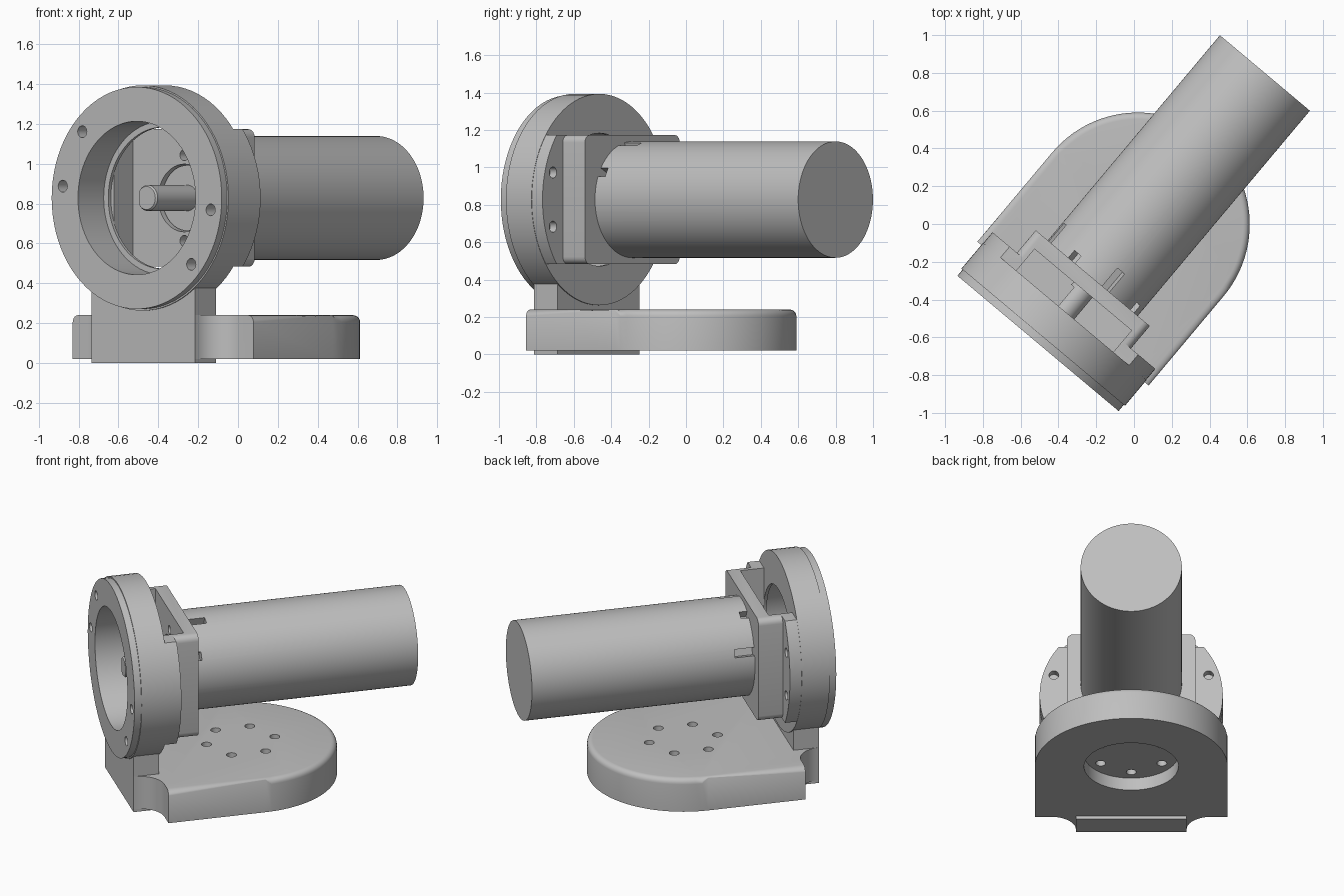
import bpy, bmesh, math
from mathutils import Matrix, Vector

if "Cube" in bpy.data.objects:
    bpy.data.objects.remove(bpy.data.objects["Cube"])

AXIS_Z = 0.828          # height of the motor axis
BASE_R, BASE_CY = 0.592, 0.012
PLACE = Matrix.Rotation(math.radians(-40), 4, 'Z') @ Matrix.Translation((0.017, 0, 0))

grey = bpy.data.materials.new("plain_grey")
grey.diffuse_color = (0.52, 0.52, 0.52, 1)
grey.use_nodes = True
grey.node_tree.nodes["Principled BSDF"].inputs["Base Color"].default_value = grey.diffuse_color


def finish(name, bm):
    bmesh.ops.recalc_face_normals(bm, faces=bm.faces)
    me = bpy.data.meshes.new(name)
    bm.to_mesh(me)
    bm.free()
    me.materials.append(grey)
    ob = bpy.data.objects.new(name, me)
    bpy.context.collection.objects.link(ob)
    return ob


def box(name, x0, x1, y0, y1, z0, z1, matrix=None):
    bm = bmesh.new()
    bmesh.ops.create_cube(bm, size=1)
    for v in bm.verts:
        v.co = Vector(((x0 + x1) / 2 + v.co.x * (x1 - x0),
                       (y0 + y1) / 2 + v.co.y * (y1 - y0),
                       (z0 + z1) / 2 + v.co.z * (z1 - z0)))
    if matrix:
        bm.transform(matrix)
    return finish(name, bm)


def lathe(name, profile, steps=80, closed=False):
    """Turn (radius, y) points around the motor axis."""
    bm = bmesh.new()
    rings = []
    for r, y in profile:
        rings.append([bm.verts.new((r * math.cos(2 * math.pi * i / steps), y,
                                    AXIS_Z + r * math.sin(2 * math.pi * i / steps)))
                      for i in range(steps)])
    pairs = list(zip(rings, rings[1:] + rings[:1]))
    for a, b in (pairs if closed else pairs[:-1]):
        for i in range(steps):
            j = (i + 1) % steps
            bm.faces.new((a[i], a[j], b[j], b[i]))
    if not closed:
        bm.faces.new(rings[0])
        bm.faces.new(rings[-1])
    return finish(name, bm)


def cyl(name, r, x, z, y0, y1, steps=20):
    """Cylinder along y, offset from the motor axis."""
    ob = lathe(name, [(r, y0), (r, y1)], steps)
    ob.data.transform(Matrix.Translation((x, 0, z)))
    return ob


def cyl_z(name, r, x, y, z0, z1, steps=20):
    bm = bmesh.new()
    bmesh.ops.create_cone(bm, cap_ends=True, segments=steps, radius1=r, radius2=r, depth=z1 - z0,
                          matrix=Matrix.Translation((x, y, (z0 + z1) / 2)))
    return finish(name, bm)


def combine(ob, others, operation='DIFFERENCE'):
    """Apply booleans and drop the helper shapes."""
    for other in others:
        m = ob.modifiers.new("bool", 'BOOLEAN')
        m.operation, m.solver, m.object = operation, 'EXACT', other
        other.hide_render = True
    deps = bpy.context.evaluated_depsgraph_get()
    deps.update()
    me = bpy.data.meshes.new_from_object(ob.evaluated_get(deps))
    ob.modifiers.clear()
    ob.data = me
    for other in others:
        bpy.data.objects.remove(other)
    return ob


# Foot: rounded slab whose front corners sweep into the post
front, post_front, post_w, fil = -0.605, -0.76, 0.34, 0.155
half = [(BASE_R * math.cos(t), BASE_CY + BASE_R * math.sin(t))
        for t in [math.pi / 2 * i / 24 for i in range(24, -1, -1)]]
half.append((BASE_R, front))
half += [(post_w + fil - fil * math.sin(t), post_front + fil * math.cos(t))
         for t in [math.pi / 2 * i / 10 for i in range(11)]]
outline = half + [(-x, y) for x, y in reversed(half[1:])]
bm = bmesh.new()
face = bm.faces.new([bm.verts.new((x, y, 0.02)) for x, y in outline])
up = bmesh.ops.extrude_face_region(bm, geom=[face])
for v in up["geom"]:
    if isinstance(v, bmesh.types.BMVert):
        v.co.z = 0.24
rim = [e for e in bm.edges if all(v.co.z > 0.23 for v in e.verts)
       and (e.verts[0].co.y + e.verts[1].co.y) / 2 > front + 0.05]
bmesh.ops.bevel(bm, geom=rim, offset=0.035, segments=5, profile=0.5, affect='EDGES')
foot = finish("foot", bm)
cuts = [cyl_z("pocket", 0.29, 0, BASE_CY, -0.1, 0.105, 64)]
for i in range(6):
    a = math.radians(90 + 60 * i)
    cuts.append(cyl_z("foot_hole", 0.031, 0.217 * math.cos(a), BASE_CY + 0.217 * math.sin(a), 0.05, 0.4))
combine(foot, cuts)

# Post carrying the ring
box("post", -post_w, post_w, post_front, -0.597, 0, 0.42)

# Front ring with stepped bore and four screw holes
ring = lathe("front_ring", [(0.385, -0.811), (0.557, -0.811), (0.557, -0.768), (0.565, -0.768),
                            (0.565, -0.59), (0.355, -0.59), (0.355, -0.61), (0.385, -0.61)], closed=True)
combine(ring, [cyl("ring_hole", 0.03, 0.488 * math.cos(a), 0.488 * math.sin(a), -0.9, -0.7)
               for a in map(math.radians, (137, 173, -7, -43))])

# Bracket: side ears, side walls and motor plate, open above and below
H = 0.345
bracket = lathe("bracket", [(0.563, -0.59), (0.563, -0.515)])
combine(bracket, [box("ear_limit", -1, 1, -0.7, -0.4, AXIS_Z - H, AXIS_Z + H)], 'INTERSECT')
plate = box("plate", -0.394, 0.394, -0.585, -0.36, AXIS_Z - H, AXIS_Z + H)
bm = bmesh.new()
bm.from_mesh(plate.data)
long_edges = [e for e in bm.edges if abs(e.verts[0].co.y - e.verts[1].co.y) > 0.1]
bmesh.ops.bevel(bm, geom=long_edges, offset=0.04, segments=5, profile=0.5, affect='EDGES')
bm.to_mesh(plate.data)
bm.free()
combine(bracket, [plate], 'UNION')
cuts = [box("window", -0.335, 0.335, -0.7, -0.44, 0.2, 1.5),
        cyl("boss_hole", 0.17, 0, 0, -0.5, -0.3, 48)]
cuts += [cyl("ear_hole", 0.03, sx * 0.475, sz * 0.145, -0.56, -0.4) for sx in (-1, 1) for sz in (-1, 1)]
cuts += [cyl("plate_hole", 0.028, 0.215 * math.cos(a), 0.215 * math.sin(a), -0.5, -0.3)
         for a in (0, math.pi / 2, math.pi, -math.pi / 2)]
combine(bracket, cuts)

# Motor can with alternating long and short slots at its front end
motor = lathe("motor_body", [(0.311, -0.36), (0.311, 1.058)], 96)
cuts = []
for i in range(8):
    spin = Matrix.Translation((0, 0, AXIS_Z)) @ Matrix.Rotation(math.radians(17 + 45 * i), 4, 'Y')
    length = 0.125 if i % 2 == 0 else 0.05
    cuts.append(box("slot", -0.026, 0.026, -0.45, -0.36 + length, 0.255, 0.4, spin))
combine(motor, cuts)

# Motor boss and output shaft with one flat
lathe("motor_boss", [(0.165, -0.415), (0.165, -0.35)], 48)
shaft = lathe("output_shaft", [(0.058, -0.735), (0.065, -0.725), (0.065, -0.36)], 32)
combine(shaft, [box("shaft_flat", -0.2, -0.045, -0.9, -0.46, AXIS_Z - 0.2, AXIS_Z + 0.2)])

# Turn the whole assembly and shade it
bpy.ops.object.select_all(action='DESELECT')
for ob in bpy.context.scene.objects:
    ob.data.transform(PLACE)
    ob.select_set(True)
    bpy.context.view_layer.objects.active = ob
bpy.ops.object.shade_smooth_by_angle(angle=math.radians(30))
